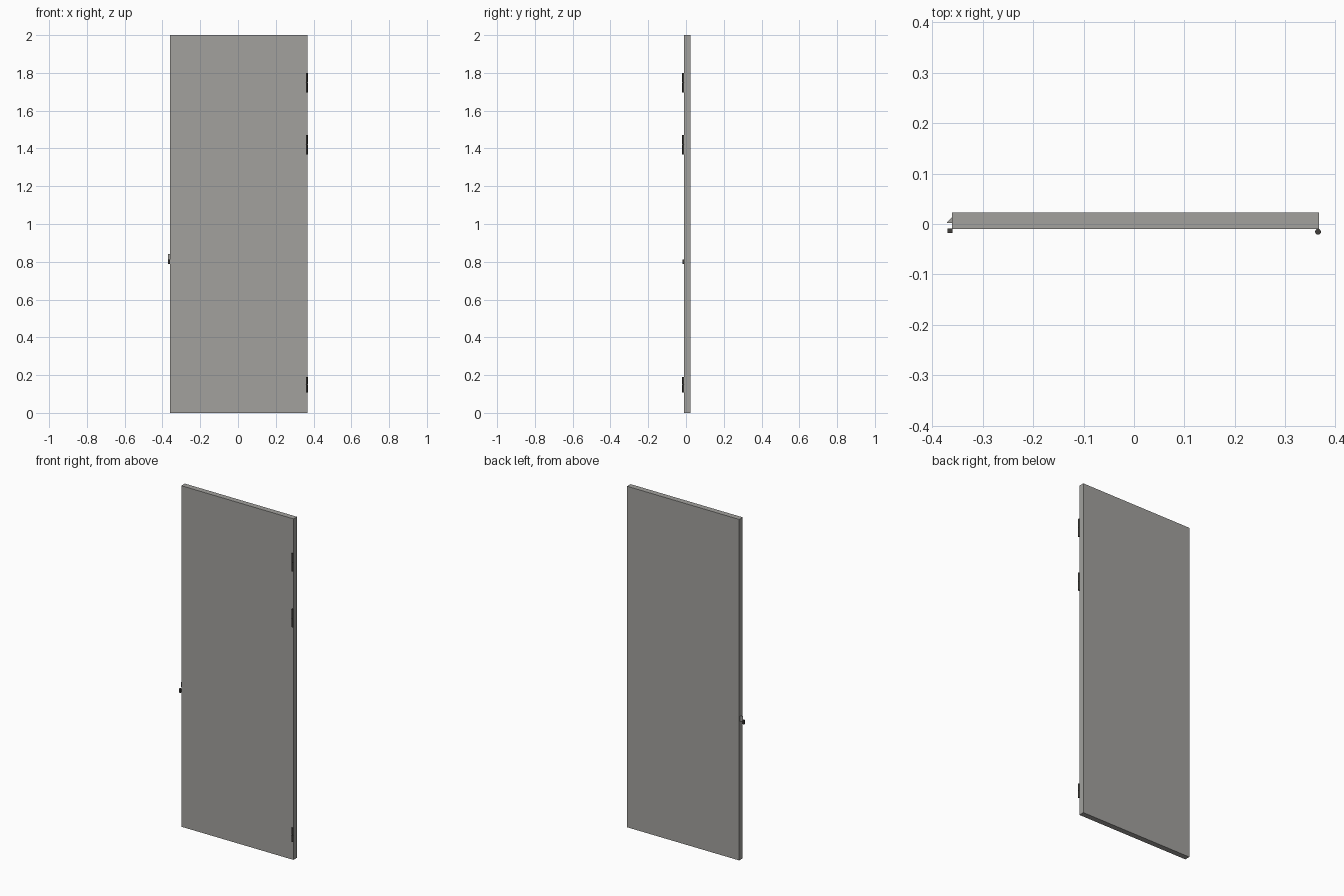
import bpy, bmesh, math

if "Cube" in bpy.data.objects:
    bpy.data.objects.remove(bpy.data.objects["Cube"])


def material(name, rgb):
    m = bpy.data.materials.new(name)
    m.diffuse_color = (*rgb, 1)
    m.use_nodes = True
    m.node_tree.nodes["Principled BSDF"].inputs["Base Color"].default_value = m.diffuse_color
    return m


GREY = material("door_grey", (0.36, 0.355, 0.34))
DARK = material("dark_metal", (0.05, 0.047, 0.042))


def finish(name, bm, mat):
    bmesh.ops.recalc_face_normals(bm, faces=bm.faces[:])
    me = bpy.data.meshes.new(name)
    bm.to_mesh(me)
    bm.free()
    me.materials.append(mat)
    ob = bpy.data.objects.new(name, me)
    bpy.context.collection.objects.link(ob)
    return ob


def prism(name, outline, z0, z1, mat):
    """Extrude a plan outline from z0 up to z1."""
    bm = bmesh.new()
    face = bm.faces.new([bm.verts.new((x, y, z0)) for x, y in outline])
    top = bmesh.ops.extrude_face_region(bm, geom=[face])["geom"]
    for v in top:
        if isinstance(v, bmesh.types.BMVert):
            v.co.z = z1
    return finish(name, bm, mat)


def rect(x0, x1, y0, y1):
    return [(x0, y0), (x1, y0), (x1, y1), (x0, y1)]


def circle(cx, cy, r, n=16):
    return [(cx + r * math.cos(2 * math.pi * i / n),
             cy + r * math.sin(2 * math.pi * i / n)) for i in range(n)]


# door slab
prism("door_panel", rect(-0.361, 0.367, -0.010, 0.0225), 0, 2, GREY)

# hinges: two knuckles around a thinner pin
HX, HY = 0.365, -0.0155
for label, z0, z1 in (("bottom", 0.108, 0.19), ("middle", 1.368, 1.472), ("top", 1.695, 1.80)):
    mid = (z0 + z1) / 2
    prism(label + "_hinge_lower", circle(HX, HY, 0.0058), z0, mid - 0.002, DARK)
    prism(label + "_hinge_upper", circle(HX, HY, 0.0058), mid + 0.002, z1, DARK)
    prism(label + "_hinge_pin", circle(HX, HY, 0.004), mid - 0.004, mid + 0.004, DARK)

# wedge-shaped latch bolt on the free edge
prism("latch_bolt", [(-0.360, 0.002), (-0.360, 0.014), (-0.371, 0.003), (-0.371, 0.002)],
      0.812, 0.842, GREY)

# small dark catch below the bolt
prism("latch_catch", rect(-0.370, -0.360, -0.018, -0.009), 0.787, 0.811, DARK)
